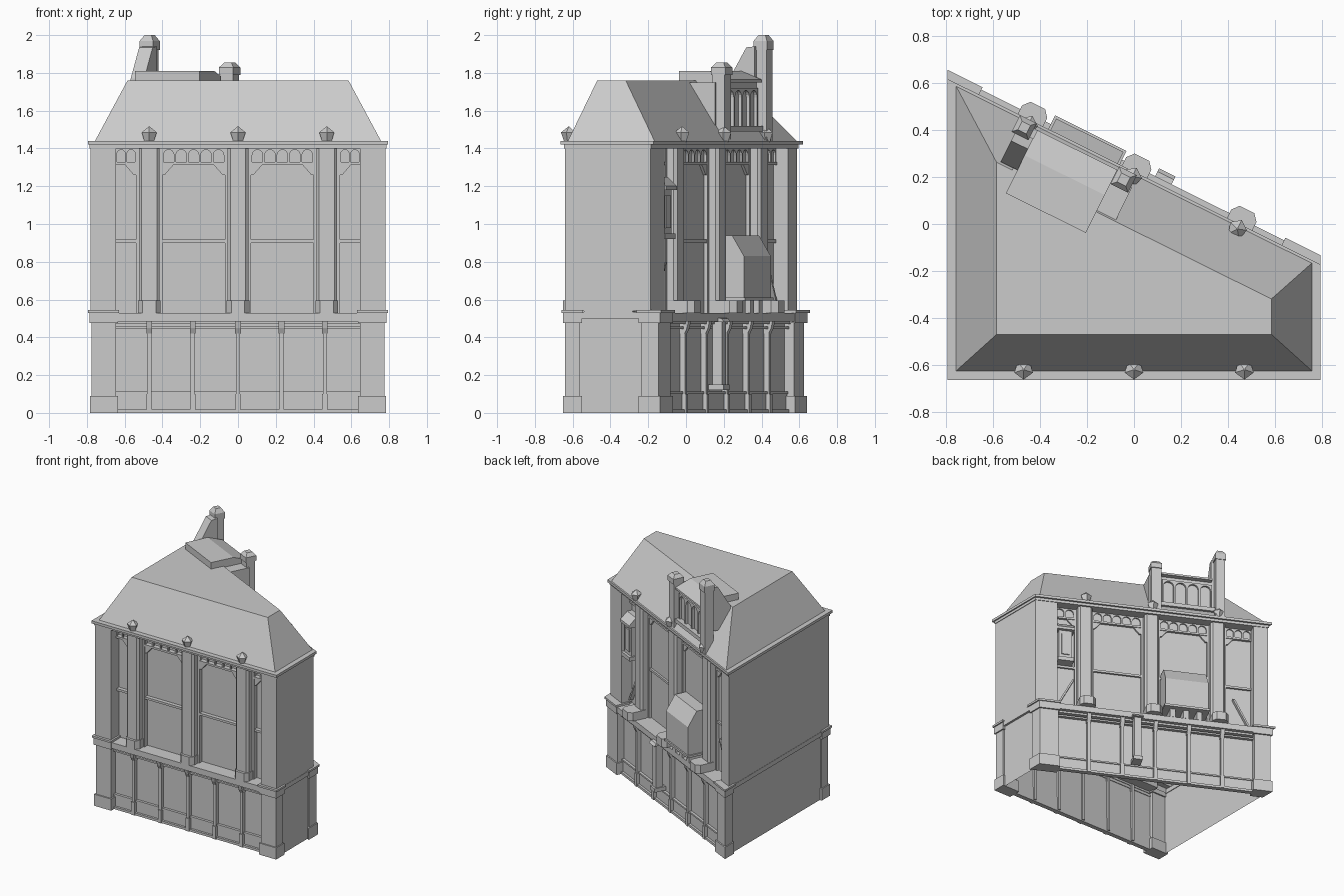
import bpy, bmesh, math
from mathutils import Matrix, Vector

old = bpy.data.objects.get("Cube")
if old:
    bpy.data.objects.remove(old)

stone = bpy.data.materials.new("grey stone")
stone.use_nodes = True
stone.diffuse_color = (0.6, 0.6, 0.6, 1)
stone.node_tree.nodes["Principled BSDF"].inputs["Base Color"].default_value = (0.6, 0.6, 0.6, 1)


def finish(name, bm):
    bmesh.ops.recalc_face_normals(bm, faces=bm.faces)
    mesh = bpy.data.meshes.new(name)
    bm.to_mesh(mesh)
    bm.free()
    mesh.materials.append(stone)
    ob = bpy.data.objects.new(name, mesh)
    bpy.context.collection.objects.link(ob)
    return ob


def loft(name, low, high, caps=True):
    """Skin two matching loops of 3D points."""
    bm = bmesh.new()
    a = [bm.verts.new(p) for p in low]
    b = [bm.verts.new(p) for p in high]
    n = len(a)
    for i in range(n):
        j = (i + 1) % n
        bm.faces.new((a[i], a[j], b[j], b[i]))
    if caps:
        bm.faces.new(a)
        bm.faces.new(b)
    return finish(name, bm)


class Facade:
    """Local axes: u to the viewer's right, z up, d outwards."""
    def __init__(self, label, origin, u):
        self.label = label
        self.o = Vector((*origin, 0))
        self.u = Vector((*u, 0)).normalized()
        self.n = self.u.cross(Vector((0, 0, 1)))

    def at(self, u, z, d):
        return self.o + self.u * u + self.n * d + Vector((0, 0, z))

    def u_at(self, x, d):
        return (x - self.o.x - d * self.n.x) / self.u.x

    def name(self, part):
        return self.label + "_" + part

    def box(self, part, u0, u1, d0, d1, z0, z1):
        return self.plan(part, [(u0, d0), (u1, d0), (u1, d1), (u0, d1)], z0, z1)

    def plan(self, part, pts, z0, z1):
        return loft(self.name(part), [self.at(u, z0, d) for u, d in pts],
                    [self.at(u, z1, d) for u, d in pts])

    def relief(self, part, pts, d0, d1):
        return loft(self.name(part), [self.at(u, z, d0) for u, z in pts],
                    [self.at(u, z, d1) for u, z in pts])

    def section(self, part, pts, u0, u1):
        return loft(self.name(part), [self.at(u0, z, d) for d, z in pts],
                    [self.at(u1, z, d) for d, z in pts])

    def pier(self, part, side, inner, x, d0, d1, z0, z1):
        x = side * x * math.copysign(1, self.u.x)
        inner *= side
        self.plan(part, [(inner, d0), (self.u_at(x, d0), d0),
                         (self.u_at(x, d1), d1), (inner, d1)], z0, z1)

    def arches(self, part, u0, u1, count, z0, z1, d0, d1):
        """Row of round arches cut out of a thin plate."""
        w = (u1 - u0) / count
        r = w * 0.42
        spring = z1 - r - 0.012
        for i in range(count):
            a, c = u0 + i * w, u0 + (i + 0.5) * w
            arc = [(c - r * math.cos(t * math.pi / 8), spring + r * math.sin(t * math.pi / 8))
                   for t in range(9)]
            pts = [(a, z1), (a, z0), (c - r, z0)] + arc + [(c + r, z0), (a + w, z0), (a + w, z1)]
            self.relief(part, pts, d0, d1)

    def post_cap(self, part, u, d, r, z0, z1):
        def ring(k, z):
            return [self.at(u + a * k * r, z, d + b * k * r)
                    for a, b in ((-1, -1), (1, -1), (1, 1), (-1, 1))]
        mid = z0 + (z1 - z0) * 0.6
        loft(self.name(part), ring(1, z0), ring(1, mid))
        loft(self.name(part), ring(1, mid), ring(0.5, z1))


front = Facade("front", (0, -0.66), (1, 0))
back = Facade("back", (0, 0.262), (-0.895, 0.445))


def outline(x, df, db, z):
    pts = [(-x, df), (x, df)]
    return ([front.at(u, z, d) for u, d in pts] +
            [back.at(back.u_at(s * x, db), z, db) for s in (1, -1)])


# Wall shells, eaves and hipped roof
loft("ground_floor_walls", outline(0.765, -0.075, -0.075, 0), outline(0.765, -0.075, -0.075, 0.53), False)
loft("upper_walls", outline(0.78, -0.12, -0.14, 0.5), outline(0.78, -0.12, -0.14, 1.42), False)
loft("eaves", outline(0.795, 0.004, -0.035, 1.42), outline(0.795, 0.004, -0.035, 1.44))
loft("eaves_moulding", outline(0.785, -0.015, -0.05, 1.4), outline(0.785, -0.015, -0.05, 1.42))
loft("roof", outline(0.757, -0.035, -0.047, 1.44), outline(0.585, -0.19, -0.26, 1.76))
for s, y in ((1, -0.2), (-1, 0.56)):
    loft("side_string_course", [(s * x, v, 0.5) for x, v in ((0.76, -0.6), (0.782, -0.6), (0.782, y), (0.76, y))],
         [(s * x, v, 0.535) for x, v in ((0.76, -0.6), (0.782, -0.6), (0.782, y), (0.76, y))])


def build(f, inner, pillars, mullions, shift, base_out):
    # Corner piers with plinths and capitals
    for s in (-1, 1):
        f.pier("lower_pier", s, inner, 0.775, -0.1, -0.02, 0, 0.5)
        f.pier("pier_plinth", s, inner - 0.01, 0.783, -0.11, -0.01, 0, 0.09)
        f.pier("pier_capital", s, inner - 0.01, 0.785, -0.11, -0.008, 0.475, 0.53)
        f.pier("pier_capital_top", s, inner - 0.015, 0.795, -0.115, 0, 0.53, 0.545)
        f.pier("upper_pier", s, inner, 0.78, -0.16, -0.02 + shift, 0.54, 1.41)
    # Shopfront: sill, transom, plinth and mullions
    f.box("sill", -inner, inner, -0.16, -0.012, 0.485, 0.53)
    f.box("transom", -inner, inner, -0.08, -0.05, 0.445, 0.458)
    f.box("lintel", -inner, inner, -0.08, -0.04, 0.47, 0.486)
    f.box("stall_riser", -inner, inner, -0.08, -0.062, 0.015, 0.1)
    f.box("riser_rail", -inner, inner, -0.08, -0.055, 0.1, 0.112)
    f.box("threshold", -inner, inner, -0.08, -0.045, 0, 0.018)
    for u in mullions:
        f.box("mullion", u - 0.011, u + 0.011, -0.09, -0.045, 0.01, 0.48)
        f.section("mullion_console", [(-0.08, 0.42), (-0.045, 0.42), (-0.03, 0.45), (-0.022, 0.487), (-0.08, 0.487)],
                  u - 0.015, u + 0.015)
        f.box("mullion_foot", u - 0.014, u + 0.014, -0.08, -0.038, 0, 0.1)
    # Pilasters with bases and pointed finials
    for u in pillars:
        f.box("pilaster_backing", u - 0.07, u + 0.07, -0.16, -0.085 + shift, 0.53, 1.41)
        f.plan("pilaster", [(u - 0.055, -0.1 + shift), (u - 0.055, -0.045 + shift), (u - 0.04, -0.03 + shift),
                            (u + 0.04, -0.03 + shift), (u + 0.055, -0.045 + shift), (u + 0.055, -0.1 + shift)],
               0.53, 1.41)
        f.plan("pilaster_base", [(u - 0.06, -0.1), (u - 0.06, base_out - 0.03), (u - 0.035, base_out),
                                 (u + 0.035, base_out), (u + 0.06, base_out - 0.03), (u + 0.06, -0.1)], 0.53, 0.595)
        rings = [[f.at(u + r * math.sin(i * math.tau / 5), z, -0.04 + shift * 0.5 + r * math.cos(i * math.tau / 5))
                  for i in range(5)] for r, z in ((0.025, 1.435), (0.042, 1.485), (0.004, 1.515))]
        loft(f.name("finial"), rings[0], rings[1])
        loft(f.name("finial"), rings[1], rings[2])
    # Bays: arcaded frieze, angled brackets and rail
    d0, d1 = -0.15, -0.09 + shift
    edges = [-inner] + [u + k for u in sorted(pillars) for k in (-0.07, 0.07)] + [inner]
    for i in range(0, len(edges), 2):
        a, b = edges[i], edges[i + 1]
        f.arches("frieze_arch", a, b, max(2, round((b - a) / 0.066)), 1.325, 1.405, d1 - 0.012, d1)
        f.box("frieze_band", a, b, d0, d1 + 0.006, 1.312, 1.327)
        f.box("wall_rail", a, b, d0, d1, 0.9, 0.917)
        for e, s in ((a, 1), (b, -1)):
            if abs(e) < inner:
                f.relief("frieze_bracket", [(e, 1.26), (e, 1.315), (e + s * 0.06, 1.315), (e + s * 0.012, 1.26)],
                         d0, d1)


build(front, 0.645, (-0.47, 0, 0.47), (-0.47, -0.24, 0, 0.23, 0.46), 0, -0.01)
build(back, 0.735, (-0.52, -0.02, 0.475), (-0.5, -0.25, 0, 0.25, 0.5), -0.035, 0.035)

# Oriel with sloping top, on corbels
back.section("oriel", [(-0.14, 0.6), (0.02, 0.6), (0.02, 0.83), (-0.05, 0.94), (-0.14, 0.94)], 0.06, 0.38)
back.box("oriel_sill", 0.05, 0.39, -0.14, 0.03, 0.595, 0.612)
for u in (0.1, 0.2, 0.3):
    back.box("oriel_corbel", u, u + 0.04, -0.14, -0.01, 0.53, 0.6)

# Small hooded window and diagonal struts
back.box("small_window", -0.72, -0.62, -0.15, -0.07, 0.95, 1.18)
back.box("small_window_pane", -0.7, -0.64, -0.08, -0.062, 0.98, 1.15)
back.box("small_window_sill", -0.73, -0.61, -0.15, -0.05, 0.92, 0.95)
back.section("small_window_hood", [(-0.15, 1.18), (-0.045, 1.18), (-0.045, 1.2), (-0.1, 1.25), (-0.15, 1.25)],
             -0.735, -0.605)
for s in (-1, 1):
    back.relief("strut", [(s * 0.72, 0.56), (s * 0.735, 0.56), (s * 0.61, 0.8), (s * 0.595, 0.8)], -0.15, -0.11)

# Tall lamp case beside the shop door
back.box("lamp_case", -0.172, -0.12, -0.05, 0.005, 0.15, 0.48)
back.section("lamp_top", [(-0.07, 0.48), (0.025, 0.48), (0.01, 0.5), (-0.07, 0.51)], -0.185, -0.107)
back.box("lamp_foot", -0.18, -0.112, -0.07, 0.02, 0.12, 0.15)

# Dormer with arched windows
back.box("dormer", 0.05, 0.45, -0.3, -0.1, 1.43, 1.76)
back.arches("dormer_arch", 0.06, 0.43, 4, 1.52, 1.72, -0.1, -0.082)
back.box("dormer_sill", 0.04, 0.45, -0.11, -0.06, 1.49, 1.52)
back.section("dormer_roof", [(-0.36, 1.755), (-0.36, 1.81), (-0.18, 1.81), (-0.06, 1.765), (-0.06, 1.75)], 0.05, 0.43)
back.box("dormer_cheek", -0.04, 0.05, -0.26, -0.1, 1.5, 1.75)

# Chimney posts beside the dormer
back.box("short_post", -0.03, 0.045, -0.12, -0.05, 1.43, 1.79)
back.post_cap("short_post_cap", 0.007, -0.085, 0.042, 1.79, 1.855)
back.box("tall_post", 0.45, 0.52, -0.11, -0.04, 1.43, 1.93)
back.post_cap("tall_post_cap", 0.485, -0.075, 0.04, 1.92, 2.0)
back.section("tall_post_buttress", [(-0.25, 1.6), (-0.25, 1.77), (-0.15, 1.935), (-0.1, 1.94), (-0.1, 1.6)], 0.43, 0.51)
